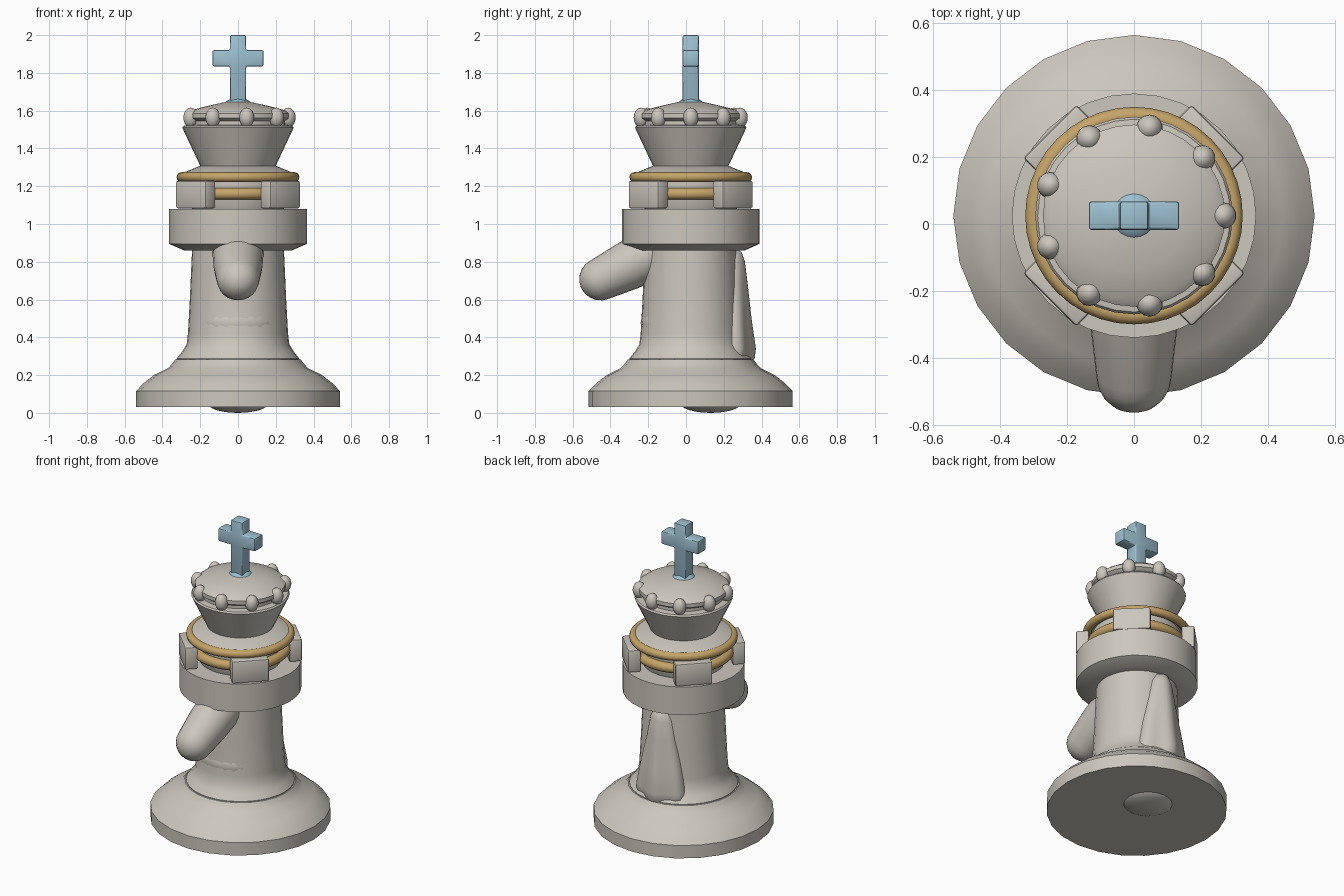
import bpy, bmesh, math
from mathutils import Vector, Matrix

if "Cube" in bpy.data.objects:
    bpy.data.objects.remove(bpy.data.objects["Cube"])

CY = 0.025  # the turned parts share this axis


def material(name, rgb):
    m = bpy.data.materials.new(name)
    m.diffuse_color = (*rgb, 1)
    m.use_nodes = True
    m.node_tree.nodes["Principled BSDF"].inputs["Base Color"].default_value = m.diffuse_color
    return m


STONE = material("warm grey", (0.60, 0.57, 0.51))
GOLD = material("gold", (0.56, 0.37, 0.14))
BLUE = material("pale blue", (0.34, 0.53, 0.64))


def finish(name, bm, mat, angle=35):
    bmesh.ops.recalc_face_normals(bm, faces=bm.faces)
    me = bpy.data.meshes.new(name)
    bm.to_mesh(me)
    bm.free()
    me.materials.append(mat)
    ob = bpy.data.objects.new(name, me)
    bpy.context.collection.objects.link(ob)
    bpy.ops.object.select_all(action='DESELECT')
    ob.select_set(True)
    bpy.context.view_layer.objects.active = ob
    bpy.ops.object.shade_smooth_by_angle(angle=math.radians(angle))
    return ob


def loft(name, rings, mat, angle=35):
    """Skin a list of closed rings and cap both ends."""
    bm = bmesh.new()
    loops = [[bm.verts.new(p) for p in r] for r in rings]
    n = len(loops[0])
    for a, b in zip(loops, loops[1:]):
        for i in range(n):
            j = (i + 1) % n
            bm.faces.new((a[i], a[j], b[j], b[i]))
    bm.faces.new(loops[0])
    bm.faces.new(loops[-1])
    return finish(name, bm, mat, angle)


def lathe(name, profile, mat, n=32, angle=35):
    rings = [[(r * math.cos(t), CY + r * math.sin(t), z)
              for t in (2 * math.pi * i / n for i in range(n))] for r, z in profile]
    return loft(name, rings, mat, angle)


def ellipsoid(name, centre, size, mat, u=20, v=12):
    bm = bmesh.new()
    bmesh.ops.create_uvsphere(bm, u_segments=u, v_segments=v, radius=1,
                              matrix=Matrix.Translation(centre) @ Matrix.Diagonal((*size, 1)))
    return finish(name, bm, mat, 60)


def torus(name, major, minor, z, mat, n=40, k=12):
    bm = bmesh.new()
    rows = []
    for i in range(n):
        t = 2 * math.pi * i / n
        rows.append([])
        for j in range(k):
            a = 2 * math.pi * j / k
            r = major + minor * math.cos(a)
            rows[-1].append(bm.verts.new((r * math.cos(t), CY + r * math.sin(t),
                                          z + minor * math.sin(a))))
    for i in range(n):
        p, q = rows[i], rows[(i + 1) % n]
        for j in range(k):
            bm.faces.new((p[j], q[j], q[(j + 1) % k], p[(j + 1) % k]))
    return finish(name, bm, mat, 60)


def block(name, centre, size, mat, bevel=0.01, turn=0):
    bm = bmesh.new()
    bmesh.ops.create_cube(bm, size=1, matrix=Matrix.Diagonal((*size, 1)))
    bmesh.ops.bevel(bm, geom=list(bm.edges), offset=bevel, segments=2,
                    profile=0.5, affect='EDGES')
    bm.transform(Matrix.Translation((0, CY, 0)) @ Matrix.Rotation(turn, 4, 'Z')
                 @ Matrix.Translation(centre))
    return finish(name, bm, mat)


# Wide foot and tapering column
lathe("base", [(0.54, 0.03), (0.54, 0.115), (0.50, 0.157), (0.445, 0.2),
               (0.37, 0.237), (0.345, 0.265), (0.333, 0.282)], STONE, 24, 40)
lathe("column", [(0.325, 0.27), (0.325, 0.287), (0.295, 0.325), (0.272, 0.362),
                 (0.265, 0.42), (0.255, 0.6), (0.243, 0.87)], STONE, 32)

# Heavy collar
lathe("collar", [(0.23, 0.86), (0.285, 0.86), (0.365, 0.895), (0.365, 1.08),
                 (0.22, 1.08)], STONE, 32, 30)

# Core of the head with two gold bands
lathe("head_core", [(0.24, 1.07), (0.26, 1.12), (0.265, 1.2), (0.265, 1.24),
                    (0.305, 1.265), (0.2, 1.308)], STONE, 40)
torus("upper_band", 0.299, 0.026, 1.248, GOLD)
torus("lower_band", 0.275, 0.031, 1.16, GOLD)

# Four battlement blocks on the collar
for i in range(4):
    block(f"battlement_{i + 1}", (0.317, 0, 1.156), (0.078, 0.225, 0.146),
          STONE, 0.01, math.radians(45 + 90 * i))

# Flared crown, shallow lid and beads
lathe("crown", [(0.21, 1.29), (0.2, 1.308), (0.295, 1.51), (0.288, 1.52),
                (0.25, 1.525)], STONE, 32)
lathe("crown_lid", [(0.25, 1.515), (0.25, 1.545), (0.272, 1.56), (0.272, 1.585),
                    (0.25, 1.602), (0.16, 1.625), (0.07, 1.645)], STONE, 32, 30)
for i in range(9):
    a = 2 * math.pi * i / 9
    ellipsoid(f"bead_{i + 1}", (0.266 * math.cos(a), CY + 0.266 * math.sin(a), 1.563),
              (0.04, 0.04, 0.053), STONE, 14, 10)

# Blue finial: ball and cross made from one bevelled outline
ellipsoid("finial_ball", (0, CY, 1.612), (0.08, 0.08, 0.058), BLUE)
w, arm, lo, hi = 0.0425, 0.135, 1.835, 1.92
half = [(w, 1.62), (w, lo), (arm, lo), (arm, hi), (w, hi), (w, 2.0)]
outline = half + [(-x, z) for x, z in reversed(half)]
bm = bmesh.new()
face = bm.faces.new([bm.verts.new((x, CY - 0.0425, z)) for x, z in outline])
ext = bmesh.ops.extrude_face_region(bm, geom=[face])
bmesh.ops.translate(bm, vec=(0, 0.085, 0),
                    verts=[g for g in ext["geom"] if isinstance(g, bmesh.types.BMVert)])
bmesh.ops.recalc_face_normals(bm, faces=bm.faces)
bmesh.ops.bevel(bm, geom=list(bm.edges), offset=0.008, segments=2,
                profile=0.5, affect='EDGES')
finish("finial_cross", bm, BLUE)

# Rounded snout: tapered tube with a domed tip
tip, root = Vector((0, -0.452, 0.708)), Vector((0, -0.16, 0.85))
axis = (root - tip).normalized()
side = Vector((1, 0, 0))
up = axis.cross(side)
stations = [(tip - axis * 0.113 * math.cos(a), 0.113 * math.sin(a))
            for a in (math.radians(d) for d in (4, 18, 36, 54, 72, 90))]
stations += [(tip.lerp(root, 0.5), 0.13), (root, 0.136)]
loft("snout", [[c + r * (side * math.cos(t) + up * math.sin(t))
                for t in (2 * math.pi * i / 24 for i in range(24))]
               for c, r in stations], STONE, 60)

# Tail flap widening downwards with soft folds
levels = [(0.27, 0.17, 0.135, 0.215), (0.29, 0.185, 0.152, 0.212),
          (0.34, 0.185, 0.16, 0.21), (0.5, 0.15, 0.13, 0.217),
          (0.68, 0.105, 0.105, 0.222), (0.8, 0.08, 0.087, 0.225),
          (0.85, 0.055, 0.07, 0.225), (0.87, 0.02, 0.04, 0.225)]
rings = []
for z, rx, ry, yc in levels:
    fold = 0.07 * max(0, min(1, (0.86 - z) / 0.5))
    ring = []
    for i in range(36):
        t = 2 * math.pi * i / 36
        k = 1 + fold * math.cos(6 * (t - math.pi / 2)) - fold
        ring.append((rx * k * math.cos(t), yc + ry * k * math.sin(t), z))
    rings.append(ring)
loft("tail", rings, STONE, 50)

# Faint swelling on the column front and low bump under the foot
ellipsoid("belly_swell", (0, -0.10, 0.475), (0.2, 0.14, 0.12), STONE)
ellipsoid("underside_bump", (0, 0.13, 0.05), (0.16, 0.16, 0.05), STONE)
